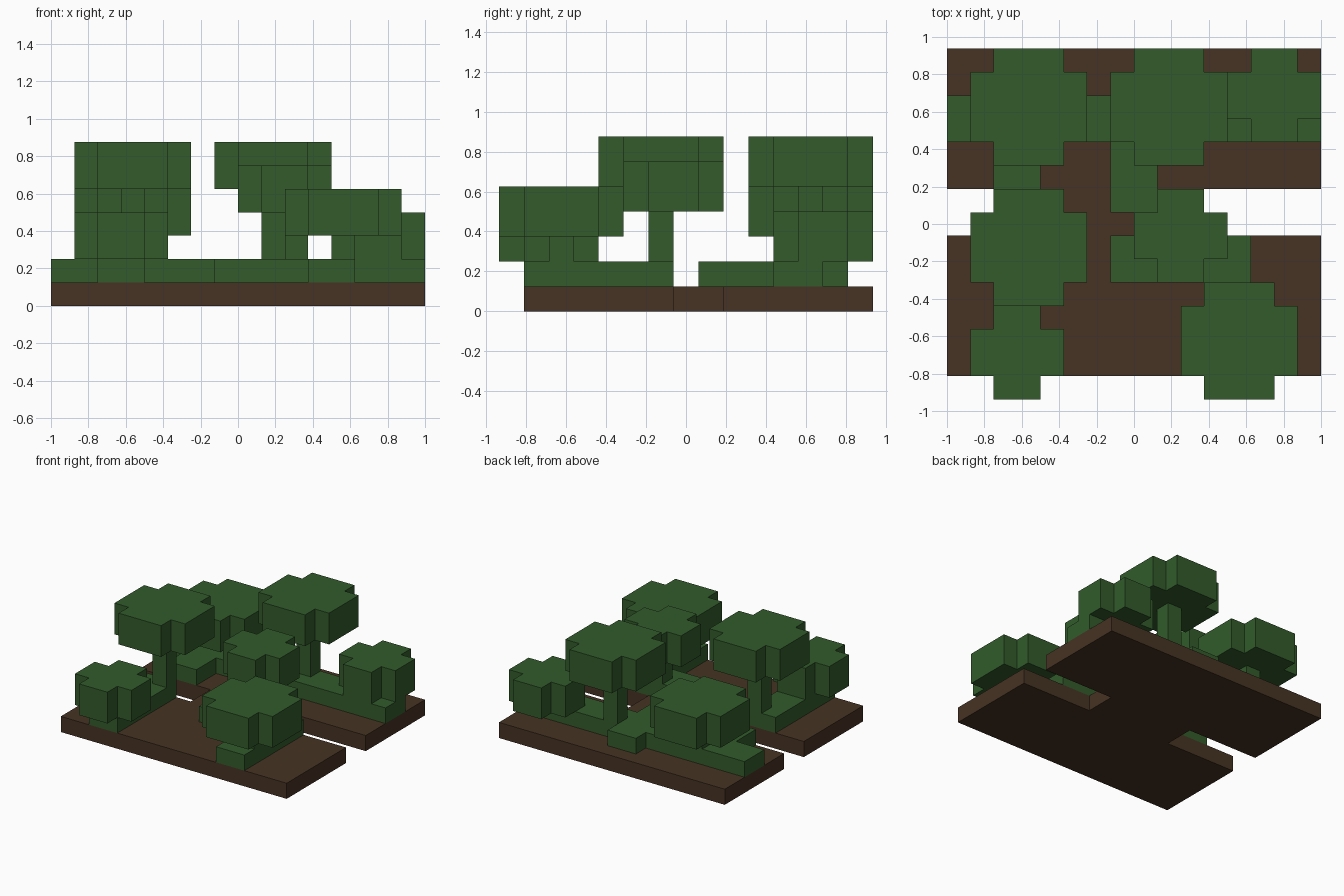
import bpy
import bmesh

U = 0.125  # size of one block

old = bpy.data.objects.get("Cube")
if old:
    bpy.data.objects.remove(old, do_unlink=True)


def make_material(name, rgb):
    m = bpy.data.materials.new(name)
    m.use_nodes = True
    color = (*rgb, 1.0)
    m.diffuse_color = color
    bsdf = m.node_tree.nodes["Principled BSDF"]
    bsdf.inputs["Base Color"].default_value = color
    bsdf.inputs["Roughness"].default_value = 1.0
    return m


green = make_material("leaf_green", (0.032, 0.105, 0.024))
brown = make_material("soil_brown", (0.062, 0.033, 0.017))


def prism(name, outline, z0, z1, material):
    """Extrude an outline given in block units from z0 to z1."""
    bm = bmesh.new()
    verts = [bm.verts.new((x * U - 1, y * U - 7.5 * U, z0 * U)) for x, y in outline]
    face = bm.faces.new(verts)
    top = bmesh.ops.extrude_face_region(bm, geom=[face])["geom"]
    for v in top:
        if isinstance(v, bmesh.types.BMVert):
            v.co.z = z1 * U
    bmesh.ops.recalc_face_normals(bm, faces=bm.faces)
    mesh = bpy.data.meshes.new(name)
    bm.to_mesh(mesh)
    bm.free()
    mesh.materials.append(material)
    obj = bpy.data.objects.new(name, mesh)
    bpy.context.collection.objects.link(obj)
    return obj


def rect(x0, x1, y0, y1):
    return [(x0, y0), (x1, y0), (x1, y1), (x0, y1)]


def tree(name, x, y, size, z):
    """Square canopy with notched corners, on a one-block trunk."""
    a, b, c, d = 0, 1, size - 1, size
    plus = [(b, a), (c, a), (c, b), (d, b), (d, c), (c, c),
            (c, d), (b, d), (b, c), (a, c), (a, b), (b, b)]
    prism(name + "_canopy", [(x + i, y + j) for i, j in plus], z, z + 2, green)
    if z > 2:
        tx, ty = x + size // 2, y + (size - 1) // 2
        prism(name + "_trunk", rect(tx, tx + 1, ty, ty + 1), 2, z, green)


# Soil: two wide slabs joined by a narrow bridge
prism("soil_base", [(0, 1), (16, 1), (16, 7), (11, 7), (11, 9), (16, 9), (16, 15),
                    (0, 15), (0, 9), (5, 9), (5, 7), (0, 7)], 0, 1, brown)

# Low hedges
prism("back_hedge", [(0, 11), (2, 11), (2, 9), (4, 9), (4, 11), (7, 11), (7, 8), (9, 8),
                     (9, 11), (16, 11), (16, 13), (9, 13), (9, 14), (7, 14), (7, 13),
                     (0, 13)], 1, 2, green)
prism("front_right_hedge", rect(2, 4, 1, 7), 1, 2, green)
prism("front_left_hedge", [(11, 1), (13, 1), (13, 7), (7, 7), (7, 5), (11, 5)], 1, 2, green)

# Trees: corner x, corner y, canopy width, canopy base height
tree("back_right_tree", 1, 10, 5, 3)
tree("back_middle_tree", 7, 10, 5, 5)
tree("back_left_tree", 12, 11, 4, 2)
tree("middle_right_tree", 1, 4, 5, 5)
tree("middle_left_tree", 8, 5, 4, 4)
tree("front_right_tree", 1, 0, 4, 2)
tree("front_left_tree", 10, 0, 5, 3)
